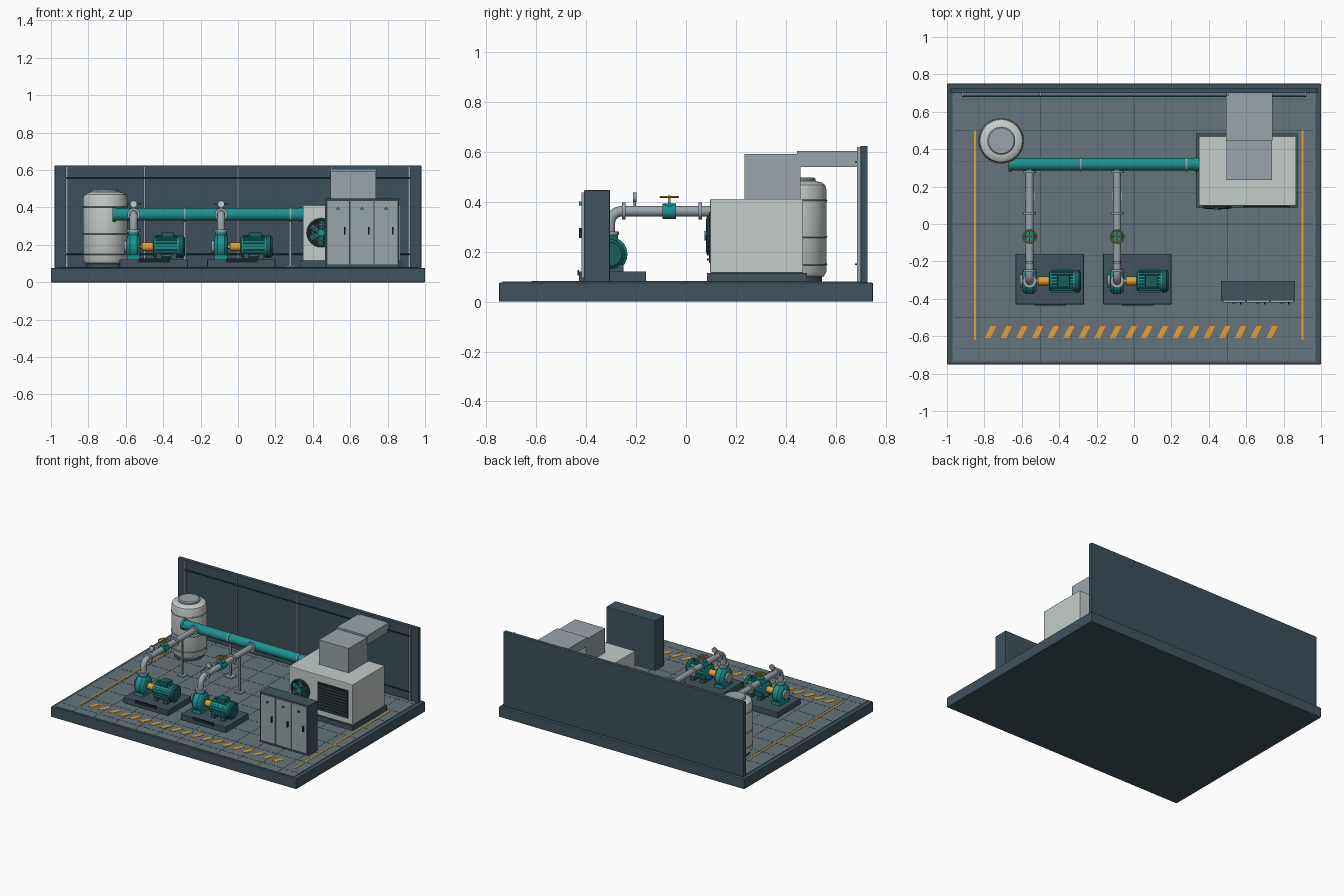
import bpy, bmesh
from math import sin, cos, pi, radians
from mathutils import Vector, Matrix

if "Cube" in bpy.data.objects:
    bpy.data.objects.remove(bpy.data.objects["Cube"])


def mat(name, hexa):
    m = bpy.data.materials.new(name)
    c = [(int(hexa[i:i + 2], 16) / 255) ** 2.2 for i in (0, 2, 4)]
    m.diffuse_color = (*c, 1)
    m.use_nodes = True
    m.node_tree.nodes["Principled BSDF"].inputs["Base Color"].default_value = m.diffuse_color
    return m


SLATE = mat("slate", "43545D")
WALL = mat("wall_slate", "40505A")
FLOOR = mat("floor_grey", "66747A")
LINE = mat("joint_grey", "4A5860")
TEAL = mat("teal", "23908E")
DTEAL = mat("dark_teal", "1F5F5E")
ORANGE = mat("orange", "E5A032")
WHITE = mat("off_white", "C3CBC9")
STEEL = mat("steel", "98A3A9")
BLACK = mat("black", "20272B")


def finish(name, bm, m, smooth=False):
    me = bpy.data.meshes.new(name)
    bmesh.ops.recalc_face_normals(bm, faces=bm.faces)
    bm.to_mesh(me)
    bm.free()
    me.materials.append(m)
    ob = bpy.data.objects.new(name, me)
    bpy.context.collection.objects.link(ob)
    if smooth:
        bpy.ops.object.select_all(action='DESELECT')
        ob.select_set(True)
        bpy.context.view_layer.objects.active = ob
        bpy.ops.object.shade_smooth_by_angle(angle=radians(35))
    return ob


def boxes(name, spans, m, bevel=0):
    """One object from several (x0, x1, y0, y1, z0, z1) spans."""
    bm = bmesh.new()
    for x0, x1, y0, y1, z0, z1 in spans:
        M = Matrix.Translation(((x0 + x1) / 2, (y0 + y1) / 2, (z0 + z1) / 2))
        bmesh.ops.create_cube(bm, size=1, matrix=M @ Matrix.Diagonal((x1 - x0, y1 - y0, z1 - z0, 1)))
    if bevel:
        bmesh.ops.bevel(bm, geom=bm.edges[:], offset=bevel, segments=2, profile=0.5, affect='EDGES')
    return finish(name, bm, m)


def lathe(name, origin, axis, profile, m, n=40):
    """Revolve (distance along axis, radius) points."""
    bm = bmesh.new()
    q = Vector((0, 0, 1)).rotation_difference(Vector(axis))
    o = Vector(origin)
    rings = [[bm.verts.new(o + q @ Vector((r * cos(2 * pi * i / n), r * sin(2 * pi * i / n), d)))
              for i in range(n)] for d, r in profile]
    for a, b in zip(rings, rings[1:]):
        for i in range(n):
            bm.faces.new((a[i], a[(i + 1) % n], b[(i + 1) % n], b[i]))
    bm.faces.new(rings[0])
    bm.faces.new(rings[-1])
    return finish(name, bm, m, True)


def cyl(name, p, axis, length, r, m, n=32):
    return lathe(name, p, axis, [(0, r), (length, r)], m, n)


def ring(name, c, axis, R, r, m, n=40, k=10):
    """Torus."""
    bm = bmesh.new()
    q = Vector((0, 0, 1)).rotation_difference(Vector(axis))
    v = [[bm.verts.new(Vector(c) + q @ Vector(((R + r * cos(2 * pi * j / k)) * cos(2 * pi * i / n),
          (R + r * cos(2 * pi * j / k)) * sin(2 * pi * i / n), r * sin(2 * pi * j / k))))
          for j in range(k)] for i in range(n)]
    for i in range(n):
        for j in range(k):
            a, b = v[i], v[(i + 1) % n]
            bm.faces.new((a[j], b[j], b[(j + 1) % k], a[(j + 1) % k]))
    return finish(name, bm, m, True)


X, Y, Z = (1, 0, 0), (0, 1, 0), (0, 0, 1)

# Slab, floor and floor joints
boxes("base_slab", [(-1, 1, -.75, .75, 0, .076)], SLATE, .004)
boxes("floor_panel", [(-.97, .97, -.735, .705, .07, .08)], FLOOR)
boxes("floor_joints", [(i / 6 - .002, i / 6 + .002, -.735, .7, .079, .0808) for i in range(-5, 6)]
      + [(-.96, .96, i / 6 - .002, i / 6 + .002, .079, .0808) for i in range(-4, 5)], LINE)

# Safety markings
boxes("safety_lines", [(x - .005, x + .005, -.62, .5, .079, .082) for x in (-.85, .9)], ORANGE)
bm = bmesh.new()
for i in range(19):
    x = -.765 + i * .0835
    lo = [bm.verts.new(p) for p in ((x - .033, -.61, .082), (x - .002, -.61, .082),
                                    (x + .03, -.545, .082), (x, -.545, .082))]
    f = bm.faces.new(lo)
    e = bmesh.ops.extrude_face_region(bm, geom=[f])
    bmesh.ops.translate(bm, vec=(0, 0, -.003), verts=[g for g in e["geom"] if isinstance(g, bmesh.types.BMVert)])
finish("hazard_stripes", bm, ORANGE)

# Back wall with posts and rails
boxes("back_wall", [(-.98, .98, .70, .728, .076, .625)], WALL, .003)
boxes("wall_posts", [(x - .006, x + .006, .685, .701, .08, .62) for x in (-.915, -.5, 0, .5, .915)], STEEL)
for z in (.15, .56):
    cyl("wall_rail", (-.92, .682, z), X, 1.84, .004, DTEAL, 12)

# Storage tank
T = (-.71, .445, 0)
lathe("tank_foot", T, Z, [(.08, .1), (.1, .1)], SLATE)
lathe("tank_body", T, Z, [(.095, .09), (.102, .108), (.12, .118), (.45, .118), (.468, .113),
                          (.478, .098), (.483, .075)], WHITE, 56)
lathe("tank_lid", T, Z, [(.475, .075), (.492, .075), (.498, .068)], STEEL)
for z in (.15, .26, .405):
    ring("tank_band", (-.71, .445, z), Z, .118, .004, STEEL, 56, 8)

# Header pipe, clamps and stands
cyl("header_pipe", (-.66, .32, .363), X, 1.01, .034, TEAL, 40)
for x in (-.67, .325):
    cyl("header_end_flange", (x, .32, .363), X, .018, .038, TEAL, 40)
for x in (-.285, .28):
    cyl("header_clamp", (x - .005, .32, .363), X, .01, .039, STEEL, 40)
    boxes("header_stand", [(x - .007, x + .007, .313, .327, .085, .33),
                           (x - .03, x + .03, .29, .35, .08, .088)], STEEL)


def pump_set(cx):
    py, pz = -.305, .19
    # Plinth and plate
    boxes("pump_plinth", [(cx - .075, cx + .29, -.43, -.16, .078, .122)], SLATE, .004)
    boxes("pump_plate", [(cx + .025, cx + .195, -.436, -.429, .105, .128)], BLACK)
    # Volute with outlet
    lathe("pump_volute", (cx - .038, py, pz), X, [(0, .045), (.006, .06), (.018, .07), (.056, .07),
                                                  (.068, .06), (.075, .045)], TEAL)
    cyl("pump_suction", (cx - .052, py, pz), X, .016, .034, STEEL)
    cyl("pump_neck", (cx, py, pz), Z, .085, .03, TEAL)
    boxes("pump_foot", [(cx - .035, cx + .035, -.36, -.25, .12, .145)], TEAL)
    # Coupling guard and shaft
    cyl("pump_shaft", (cx + .03, py, pz), X, .1, .01, STEEL, 16)
    cyl("coupling_guard", (cx + .046, py, pz), X, .058, .023, ORANGE)
    # Motor with fins, end caps, terminal box, feet
    lathe("motor_body", (cx + .103, py, pz), X, [(0, .04), (.006, .054), (.14, .054)], TEAL)
    bm = bmesh.new()
    for i in range(20):
        M = (Matrix.Translation((cx + .175, py, pz)) @ Matrix.Rotation(2 * pi * i / 20, 4, 'X')
             @ Matrix.Translation((0, 0, .055)) @ Matrix.Diagonal((.115, .005, .014, 1)))
        bmesh.ops.create_cube(bm, size=1, matrix=M)
    finish("motor_fins", bm, TEAL)
    lathe("motor_fan_cover", (cx + .24, py, pz), X, [(0, .06), (.024, .06), (.034, .048)], DTEAL)
    boxes("terminal_box", [(cx + .15, cx + .215, py - .032, py + .032, .235, .266)], DTEAL, .002)
    boxes("motor_feet", [(cx + x, cx + x + .03, py - .055, py + .055, .12, .15) for x in (.12, .2)], SLATE)
    # Riser, elbow and branch pipe swept along one path
    path = [(cx, py, .26), (cx, py, .315)]
    path += [(cx, py + .05 - .05 * cos(a), .315 + .048 * sin(a)) for a in [i * pi / 16 for i in range(1, 9)]]
    path += [(cx, .31, .363)]
    cu = bpy.data.curves.new("branch_pipe", 'CURVE')
    cu.dimensions = '3D'
    cu.bevel_depth = .021
    cu.bevel_resolution = 6
    cu.use_fill_caps = True
    sp = cu.splines.new('POLY')
    sp.points.add(len(path) - 1)
    for p, c in zip(sp.points, path):
        p.co = (*c, 1)
        p.radius = 1
    sp.use_smooth = True
    cu.materials.append(STEEL)
    ob = bpy.data.objects.new("branch_pipe", cu)
    bpy.context.collection.objects.link(ob)
    bpy.ops.object.select_all(action='DESELECT')
    ob.select_set(True)
    bpy.context.view_layer.objects.active = ob
    bpy.ops.object.convert(target='MESH')
    # Flanges
    cyl("riser_flange", (cx, py, .268), Z, .014, .037, STEEL)
    for y in (-.257, .05, .272):
        cyl("branch_flange", (cx, y, .363), Y, .014, .034, STEEL)
    # Valve with handwheel
    vy = -.067
    cyl("valve_body", (cx, vy - .027, .363), Y, .054, .031, TEAL)
    cyl("valve_bonnet", (cx, vy, .363), Z, .03, .024, TEAL)
    cyl("valve_stem", (cx, vy, .38), Z, .045, .005, STEEL, 12)
    ring("handwheel", (cx, vy, .42), Z, .035, .004, ORANGE, 32, 8)
    boxes("handwheel_spokes", [(cx - .035, cx + .035, vy - .003, vy + .003, .417, .423),
                               (cx - .003, cx + .003, vy - .035, vy + .035, .417, .423)], ORANGE)
    # Gauge
    cyl("gauge_stem", (cx, -.205, .38), Z, .03, .005, STEEL, 12)
    cyl("gauge_case", (cx, -.212, .418), Y, .014, .019, STEEL)
    cyl("gauge_face", (cx, -.2135, .418), Y, .003, .015, WHITE)
    # Branch stand
    boxes("branch_stand", [(cx - .006, cx + .006, .144, .156, .08, .345),
                           (cx - .025, cx + .025, .125, .175, .08, .087)], STEEL)


for cx in (-.558, -.09):
    pump_set(cx)

# Chiller cabinet
boxes("chiller_base", [(.335, .875, .085, .485, .078, .116)], SLATE)
boxes("chiller_body", [(.347, .867, .097, .47, .115, .412)], WHITE, .004)
F = (.445, .265)
lathe("fan_housing", (F[0], .1, F[1]), (0, -1, 0), [(0, .074), (.01, .074)], BLACK)
ring("fan_rim", (F[0], .088, F[1]), Y, .072, .006, SLATE)
ring("fan_guard", (F[0], .084, F[1]), Y, .045, .002, STEEL, 32, 6)
bm = bmesh.new()
for i in range(6):
    M = (Matrix.Translation((F[0], .087, F[1])) @ Matrix.Rotation(i * pi / 3, 4, 'Y')
         @ Matrix.Translation((0, 0, .038)) @ Matrix.Rotation(.3, 4, 'Z') @ Matrix.Diagonal((.028, .004, .056, 1)))
    bmesh.ops.create_cube(bm, size=1, matrix=M)
finish("fan_blades", bm, DTEAL)
cyl("fan_hub", (F[0], .092, F[1]), (0, -1, 0), .018, .019, TEAL)
boxes("louver_panel", [(.585, .835, .092, .1, .155, .36)], BLACK)
boxes("louver_slats", [(.59, .83, .085, .094, .165 + i * .021, .173 + i * .021) for i in range(9)], SLATE)

# Exhaust ducts
boxes("duct_riser", [(.495, .738, .235, .46, .41, .592)], STEEL)
boxes("duct_to_wall", [(.493, .74, .445, .702, .54, .605)], STEEL)

# Control cabinet with three doors
boxes("control_cabinet", [(.465, .862, -.41, -.305, .079, .447)], SLATE, .003)
for i in range(3):
    x = .474 + i * .128
    boxes("cabinet_door", [(x, x + .123, -.419, -.408, .095, .438)], STEEL, .002)
    boxes("door_handle", [(x + .093, x + .102, -.43, -.418, .255, .295)], BLACK)
    cyl("status_light", (x + .061, -.417, .393), (0, -1, 0), .012, .008, TEAL, 20)
